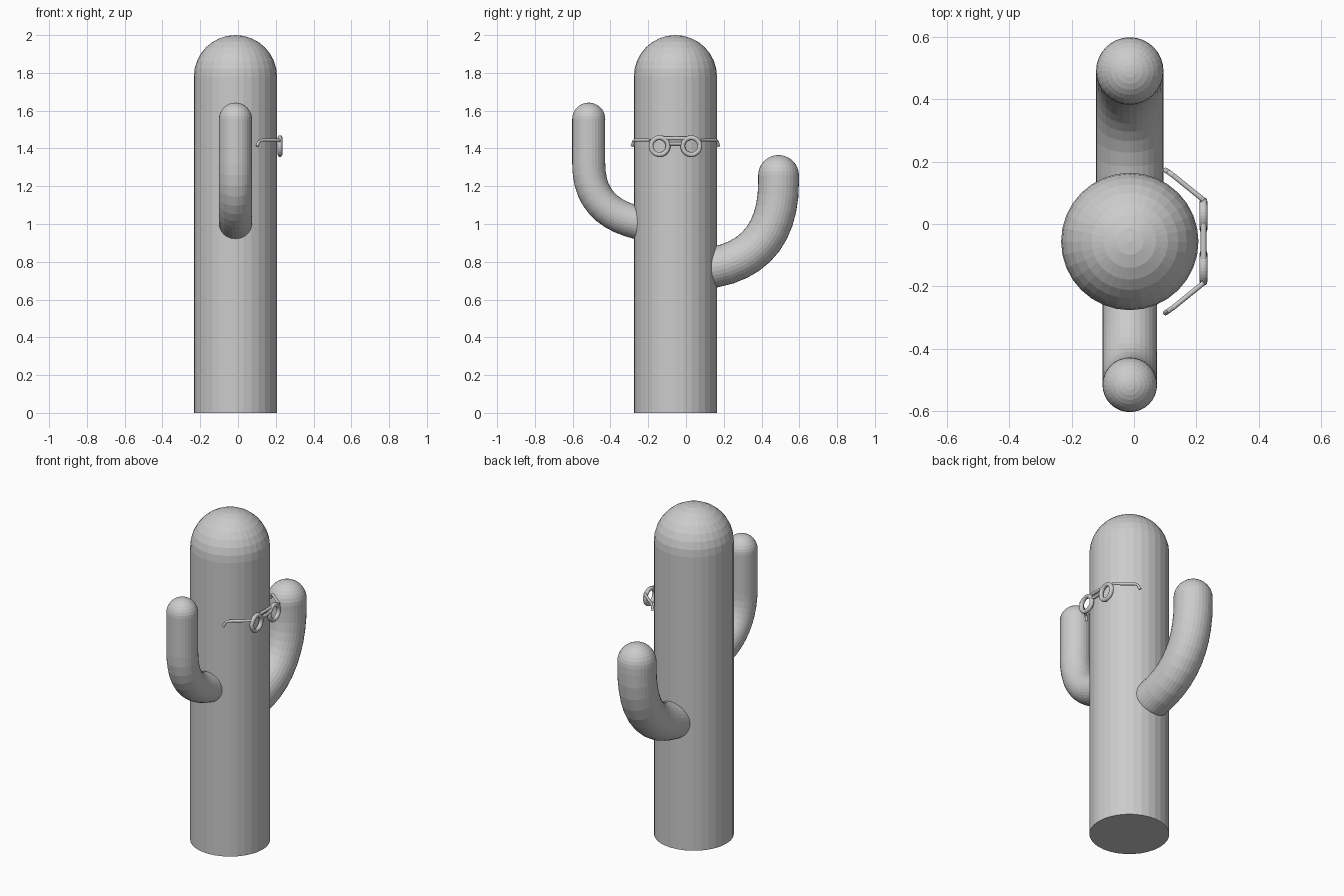
import bpy, bmesh, math
from mathutils import Vector
from mathutils.geometry import interpolate_bezier

if "Cube" in bpy.data.objects:
    bpy.data.objects.remove(bpy.data.objects["Cube"])

CX, CY = -0.0135, -0.056          # trunk axis

grey = bpy.data.materials.new("plain grey")
grey.diffuse_color = (0.6, 0.6, 0.6, 1)
grey.use_nodes = True
grey.node_tree.nodes["Principled BSDF"].inputs["Base Color"].default_value = grey.diffuse_color


def finish(bm, name):
    bmesh.ops.recalc_face_normals(bm, faces=bm.faces)
    me = bpy.data.meshes.new(name)
    bm.to_mesh(me)
    bm.free()
    me.materials.append(grey)
    ob = bpy.data.objects.new(name, me)
    bpy.context.collection.objects.link(ob)
    return ob


def tube(name, path, radius, sides=32, dome=0):
    """Sweep a circle along a path; dome = number of rings in a round end cap."""
    pts = [Vector(p) for p in path]
    tans = []
    for i in range(len(pts)):
        a, b = pts[max(i - 1, 0)], pts[min(i + 1, len(pts) - 1)]
        tans.append((b - a).normalized())
    if dome:
        tans[-1] = (pts[-1] - pts[-2]).normalized()
    rings = [(p, t, radius) for p, t in zip(pts, tans)]
    for k in range(1, dome):
        a = math.pi / 2 * k / dome
        rings.append((pts[-1] + tans[-1] * radius * math.sin(a), tans[-1], radius * math.cos(a)))
    bm = bmesh.new()
    side = Vector((1, 0, 0)) if abs(tans[0].x) < 0.5 else Vector((0, 0, 1))
    loops = []
    for p, t, r in rings:
        side = (side - t * side.dot(t)).normalized()
        up = t.cross(side)
        loops.append([bm.verts.new(p + r * (side * math.cos(w) + up * math.sin(w)))
                      for w in (2 * math.pi * j / sides for j in range(sides))])
    for a, b in zip(loops, loops[1:]):
        for j in range(sides):
            k = (j + 1) % sides
            bm.faces.new((a[j], a[k], b[k], b[j]))
    bm.faces.new(loops[0][::-1])
    if dome:
        tip = bm.verts.new(pts[-1] + tans[-1] * radius)
        for j in range(sides):
            bm.faces.new((loops[-1][j], loops[-1][(j + 1) % sides], tip))
    else:
        bm.faces.new(loops[-1])
    return finish(bm, name)


def arm(name, bezier, tip_z, radius):
    """Arm bending out of the trunk in the yz plane, then straight up."""
    ctrl = [Vector((CX, y, z)) for y, z in bezier]
    path = list(interpolate_bezier(*ctrl, 12))
    path.append(Vector((CX, bezier[-1][0], tip_z)))
    tube(name, path, radius, 32, 8)


def lens_rim(name, y):
    """Round spectacle rim facing +x."""
    bpy.ops.mesh.primitive_torus_add(major_radius=0.045, minor_radius=0.0125,
                                     major_segments=32, minor_segments=12,
                                     location=(0.2225, y, 1.412),
                                     rotation=(0, math.pi / 2, 0))
    ob = bpy.context.object
    ob.name = name
    ob.data.materials.append(grey)


# Trunk with a domed top
tube("trunk", [(CX, CY, 0), (CX, CY, 1.78)], 0.22, 32, 8)

# Two arms of different size and height
arm("small_arm", [(-0.2, 0.995), (-0.40, 1.03), (-0.515, 1.12), (-0.515, 1.32)], 1.555, 0.0875)
arm("large_arm", [(0.08, 0.762), (0.36, 0.785), (0.49, 0.95), (0.49, 1.22)], 1.257, 0.108)

# Spectacles: rims and temples mirrored about the trunk axis
for label, s in (("left", 1), ("right", -1)):
    lens_rim(label + "_rim", CY + s * 0.084)
    tube(label + "_temple", [(0.222, CY + s * 0.133, 1.442), (0.214, CY + s * 0.140, 1.444),
                             (0.125, CY + s * 0.212, 1.444), (0.112, CY + s * 0.221, 1.438),
                             (0.100, CY + s * 0.229, 1.412)], 0.008, 12)

# Double bridge between the rims
for label, z, half in (("upper_bridge", 1.453, 0.058), ("lower_bridge", 1.425, 0.042)):
    tube(label, [(0.2225, CY - half, z), (0.2225, CY + half, z)], 0.009, 12)
